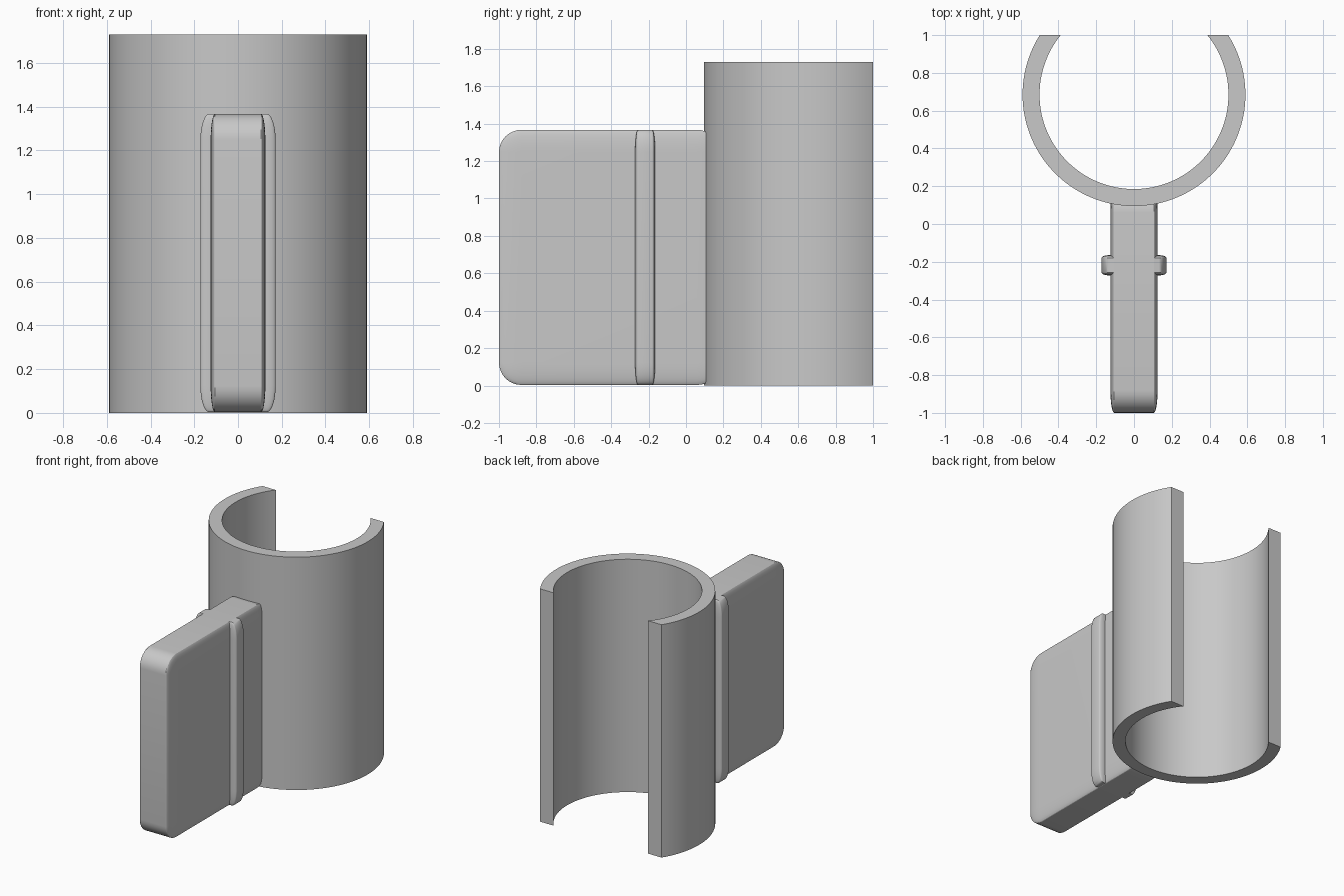
import bpy, bmesh, math
from mathutils import Vector

cube = bpy.data.objects.get("Cube")
if cube:
    bpy.data.objects.remove(cube)

grey = bpy.data.materials.new("plain_grey")
grey.use_nodes = True
colour = (0.58, 0.58, 0.58, 1)
grey.diffuse_color = colour
grey.node_tree.nodes["Principled BSDF"].inputs["Base Color"].default_value = colour


def finish(name, bm):
    bmesh.ops.recalc_face_normals(bm, faces=bm.faces)
    mesh = bpy.data.meshes.new(name)
    bm.to_mesh(mesh)
    bm.free()
    obj = bpy.data.objects.new(name, mesh)
    bpy.context.collection.objects.link(obj)
    mesh.materials.append(grey)
    bpy.ops.object.select_all(action='DESELECT')
    obj.select_set(True)
    bpy.context.view_layer.objects.active = obj
    bpy.ops.object.shade_smooth_by_angle(angle=math.radians(30))
    return obj


def rounded_box(name, low, high, radii):
    """Box whose rounding has its own radius along each axis."""
    low, high, radii = Vector(low), Vector(high), Vector(radii)
    size, centre = high - low, (low + high) / 2
    bm = bmesh.new()
    bmesh.ops.create_cube(bm, size=1)
    bmesh.ops.scale(bm, vec=[s / r for s, r in zip(size, radii)], verts=bm.verts)
    bmesh.ops.bevel(bm, geom=bm.edges[:], offset=1, segments=8, profile=0.5,
                    affect='EDGES')
    bmesh.ops.scale(bm, vec=radii, verts=bm.verts)
    bmesh.ops.translate(bm, vec=centre, verts=bm.verts)
    return finish(name, bm)


# Open sleeve: a tube sliced flat across the back
OUTER, INNER, CENTRE_Y, HEIGHT, BACK = 0.59, 0.50, 0.685, 1.73, 1.0
STEPS = 96


def arc(radius):
    start = math.asin((BACK - CENTRE_Y) / radius)
    sweep = math.pi + 2 * start
    return [Vector((radius * math.cos(start - sweep * i / STEPS),
                    CENTRE_Y + radius * math.sin(start - sweep * i / STEPS), 0))
            for i in range(STEPS + 1)]


bm = bmesh.new()
outer = [bm.verts.new(p) for p in arc(OUTER)]
inner = [bm.verts.new(p) for p in arc(INNER)]
faces = [bm.faces.new((outer[i], outer[i + 1], inner[i + 1], inner[i]))
         for i in range(STEPS)]
top = bmesh.ops.extrude_face_region(bm, geom=faces, use_keep_orig=True)["geom"]
bmesh.ops.translate(bm, vec=(0, 0, HEIGHT),
                    verts=[v for v in top if isinstance(v, bmesh.types.BMVert)])
finish("open_sleeve", bm)

# Flat handle, set into the sleeve wall
rounded_box("handle", (-0.125, -1, 0.003), (0.125, 0.18, 1.367), (0.02, 0.12, 0.12))

# Raised rib around the handle
rounded_box("handle_rib", (-0.172, -0.272, 0.004), (0.172, -0.165, 1.366),
            (0.04, 0.015, 0.12))
